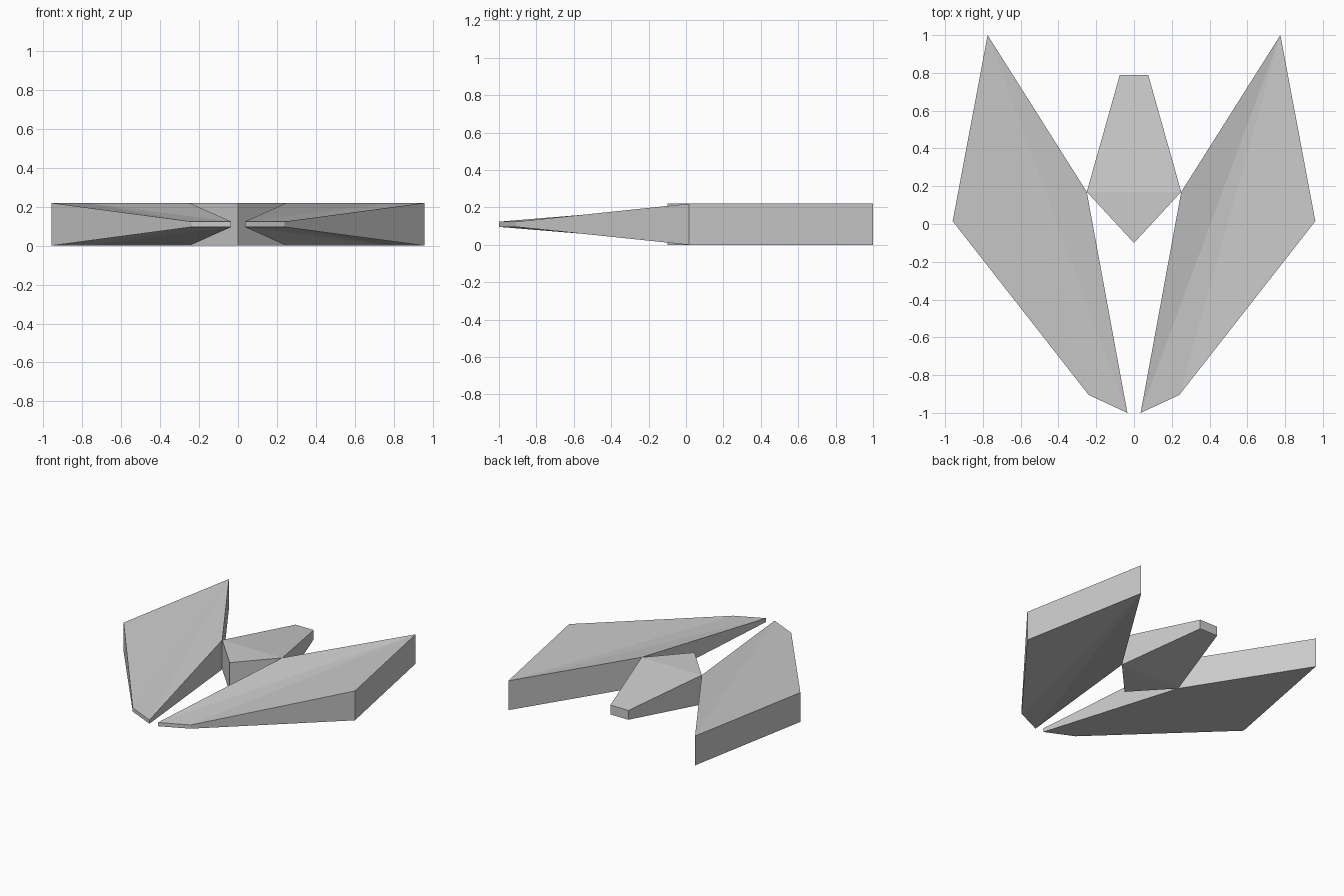
import bpy

if "Cube" in bpy.data.objects:
    bpy.data.objects.remove(bpy.data.objects["Cube"], do_unlink=True)

MID = 0.11    # height of the symmetry plane
FULL = 0.11   # half thickness of the thick parts
THIN = 0.014  # half thickness at the nose

grey = bpy.data.materials.new("light grey")
grey.use_nodes = True
colour = (0.6, 0.6, 0.6, 1)
grey.diffuse_color = colour
grey.node_tree.nodes["Principled BSDF"].inputs["Base Color"].default_value = colour


def slab(name, outline, caps):
    """Solid from (x, y, half thickness) points listed counter-clockwise."""
    n = len(outline)
    verts = [(x, y, MID + s * h) for s in (-1, 1) for x, y, h in outline]
    faces = [[i + n for i in cap] for cap in caps]
    faces += [cap[::-1] for cap in caps]
    faces += [(i, (i + 1) % n, (i + 1) % n + n, i + n) for i in range(n)]
    mesh = bpy.data.meshes.new(name)
    mesh.from_pydata(verts, [], faces)
    mesh.materials.append(grey)
    obj = bpy.data.objects.new(name, mesh)
    bpy.context.collection.objects.link(obj)
    return obj


# Swept wings, tapering to thin noses; the caps fan out from the rear tip
wing = [(0.775, 1.0, FULL), (0.25, 0.17, FULL), (0.035, -1.0, THIN),
        (0.24, -0.905, THIN), (0.96, 0.015, FULL)]
fan = [(0, i, i + 1) for i in range(1, 4)]
slab("left_wing", wing, fan)
slab("right_wing", [(-x, y, h) for x, y, h in reversed(wing)],
     [(4, i, i + 1) for i in range(3)])

# Central body: flat front wedge and a tail that thins to the rear
body = [(0, -0.1, FULL), (0.25, 0.17, FULL), (0.075, 0.79, 0.035),
        (-0.075, 0.79, 0.035), (-0.25, 0.17, FULL)]
slab("central_body", body, [(0, 1, 4), (1, 2, 3, 4)])
